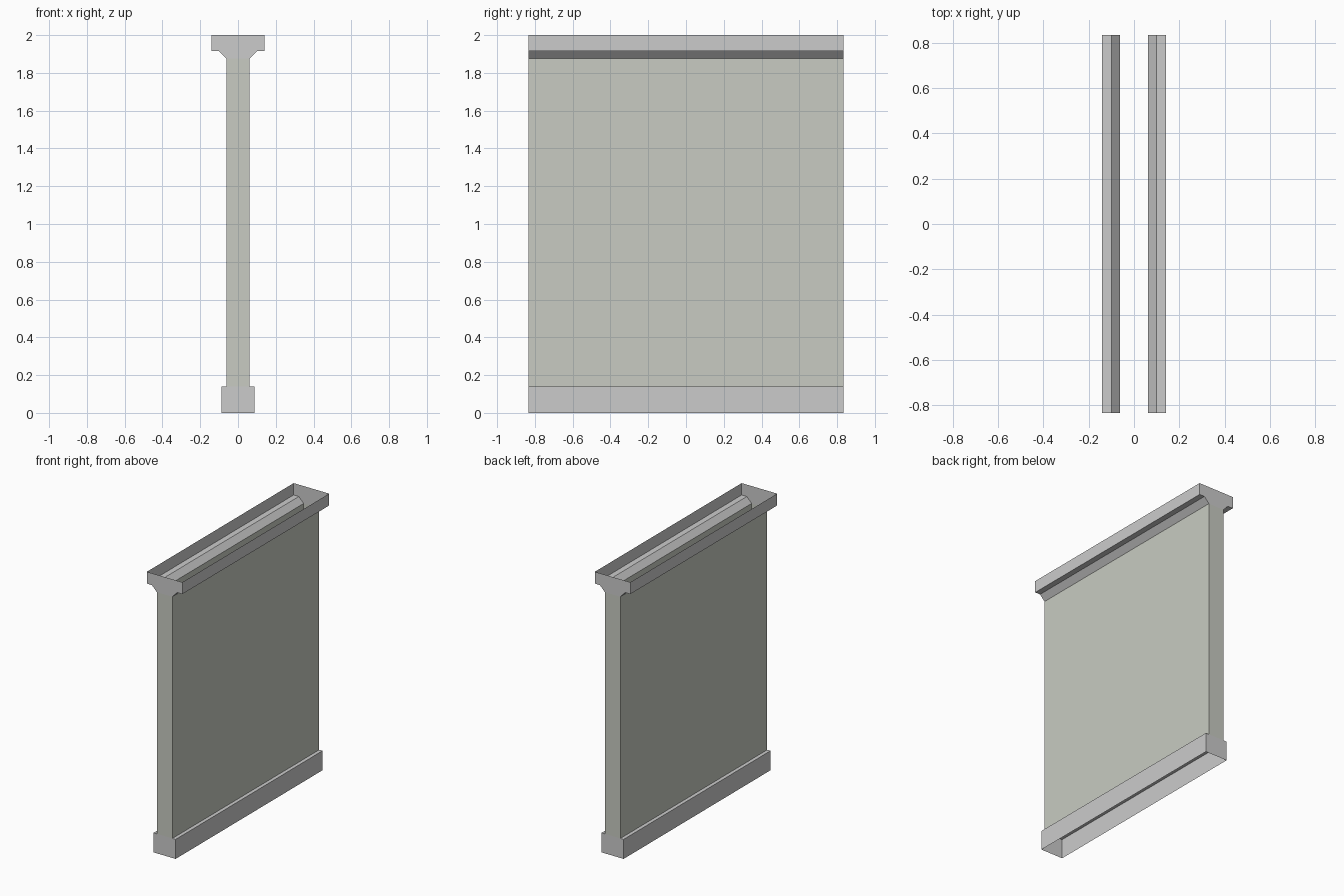
import bpy, bmesh

if "Cube" in bpy.data.objects:
    bpy.data.objects.remove(bpy.data.objects["Cube"])

HALF_LENGTH = 0.833


def material(name, rgb):
    mat = bpy.data.materials.new(name)
    mat.diffuse_color = (*rgb, 1)
    mat.use_nodes = True
    mat.node_tree.nodes["Principled BSDF"].inputs["Base Color"].default_value = mat.diffuse_color
    return mat


def hollow_run(name, profile, mat=None):
    """Mirror a half profile of (x, z) points, run it along y and cap the ends.
    The top and bottom stay open."""
    bm = bmesh.new()
    rows = []
    for x, z in profile:
        # each row is a rectangle, counter-clockwise seen from above
        rows.append([bm.verts.new((sx * x, sy * HALF_LENGTH, z))
                     for sx, sy in ((-1, -1), (1, -1), (1, 1), (-1, 1))])
    for low, high in zip(rows, rows[1:]):
        level = low[0].co.z == high[0].co.z
        for i in range(4):
            j = (i + 1) % 4
            # a level step has no end cap
            if level and i in (0, 2):
                continue
            bm.faces.new((low[i], low[j], high[j], high[i]))
    mesh = bpy.data.meshes.new(name)
    bm.to_mesh(mesh)
    bm.free()
    obj = bpy.data.objects.new(name, mesh)
    bpy.context.collection.objects.link(obj)
    if mat:
        mesh.materials.append(mat)
    return obj


wall_paint = material("wall_paint", (0.58, 0.60, 0.54))

# Base plinth with a narrow ledge around the wall foot
hollow_run("base_plinth", [(0.088, 0), (0.088, 0.14), (0.062, 0.14)])

# Thin wall panel
hollow_run("wall_panel", [(0.062, 0.14), (0.062, 1.875)], wall_paint)

# Sloped moulding, soffit and upright lip of the open coping
hollow_run("top_coping", [(0.062, 1.875), (0.10, 1.915), (0.141, 1.915), (0.141, 2.0)])
